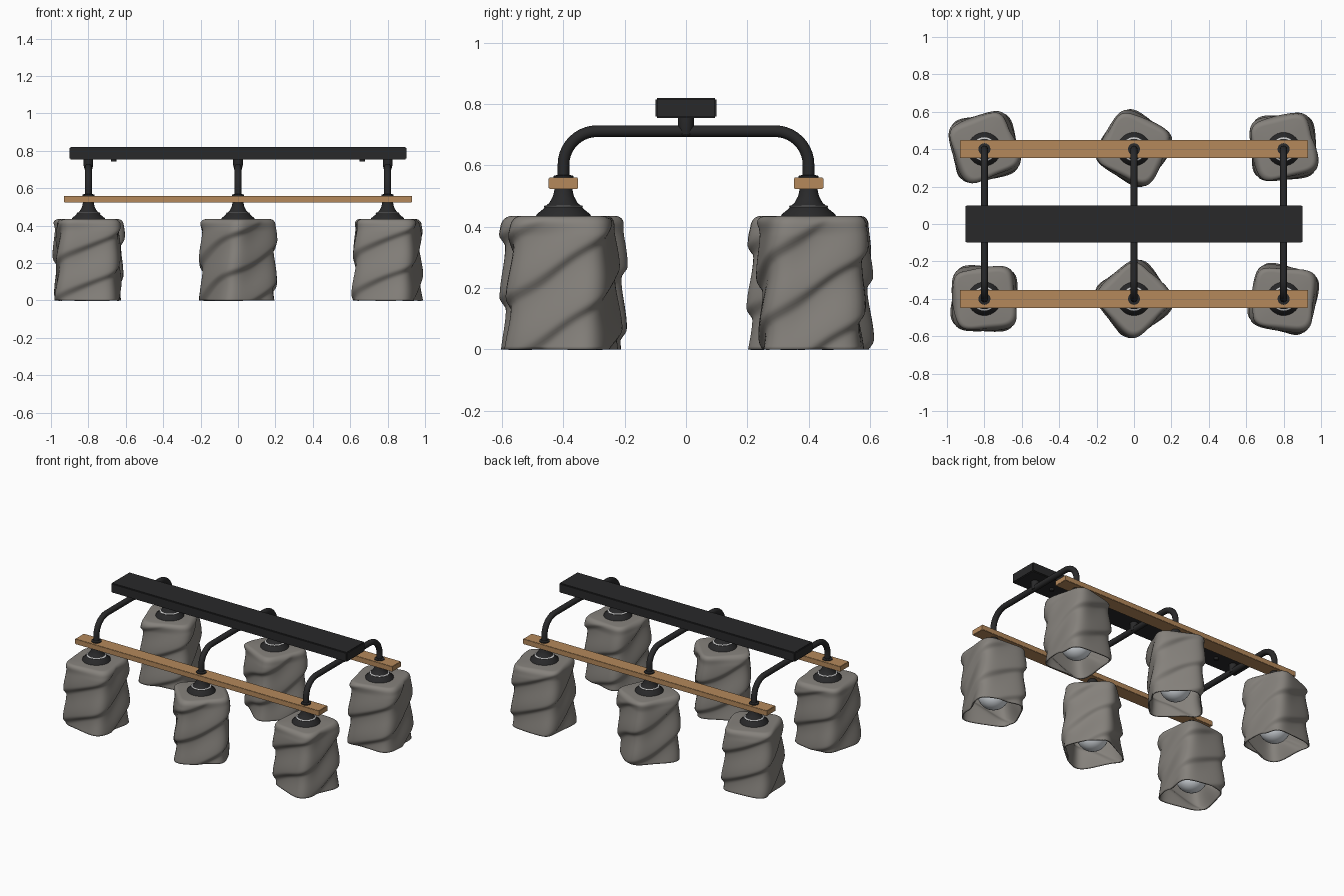
import bpy, bmesh, math
from mathutils import Vector

cube = bpy.data.objects.get("Cube")
if cube:
    bpy.data.objects.remove(cube)


def material(name, rgb, rough=0.6):
    m = bpy.data.materials.new(name)
    m.use_nodes = True
    m.diffuse_color = (*rgb, 1)
    node = m.node_tree.nodes["Principled BSDF"]
    node.inputs["Base Color"].default_value = (*rgb, 1)
    node.inputs["Roughness"].default_value = rough
    return m


BLACK = material("black metal", (0.022, 0.022, 0.023))
WOOD = material("oak wood", (0.46, 0.25, 0.105))
STONE = material("grey stone", (0.235, 0.22, 0.2))
GLASS = material("bulb white", (0.72, 0.76, 0.8))
SILVER = material("silver ring", (0.55, 0.55, 0.55))


def finish(name, bm, mat, loc=(0, 0, 0), smooth=True):
    bmesh.ops.recalc_face_normals(bm, faces=bm.faces)
    me = bpy.data.meshes.new(name)
    bm.to_mesh(me)
    bm.free()
    me.materials.append(mat)
    if smooth:
        me.shade_smooth()
        me.set_sharp_from_angle(angle=math.radians(40))
    ob = bpy.data.objects.new(name, me)
    ob.location = loc
    bpy.context.collection.objects.link(ob)
    return ob


def skin(rings, cap_start=True, cap_end=True):
    """Join rings of points into a tube."""
    bm = bmesh.new()
    loops = [[bm.verts.new(p) for p in ring] for ring in rings]
    n = len(loops[0])
    for a, b in zip(loops, loops[1:]):
        for i in range(n):
            j = (i + 1) % n
            bm.faces.new((a[i], a[j], b[j], b[i]))
    if cap_start:
        bm.faces.new(loops[0])
    if cap_end:
        bm.faces.new(loops[-1])
    return bm


def lathe(name, profile, mat, loc, n=32):
    rings = [[(r * math.cos(math.tau * i / n), r * math.sin(math.tau * i / n), z)
              for i in range(n)] for r, z in profile]
    return finish(name, skin(rings), mat, loc)


def box(name, size, loc, mat, bevel):
    bm = bmesh.new()
    bmesh.ops.create_cube(bm, size=1)
    bmesh.ops.scale(bm, vec=size, verts=bm.verts)
    bmesh.ops.bevel(bm, geom=bm.edges[:], offset=bevel, segments=2, affect='EDGES')
    return finish(name, bm, mat, loc)


def arm(name, x):
    """Bent pipe from one beam over to the other."""
    bend, top, reach = 0.11, 0.712, 0.4
    half = [(-reach, 0.53)]
    for k in range(11):
        a = math.pi - k * math.pi / 20
        half.append((-reach + bend + bend * math.cos(a), top - bend + bend * math.sin(a)))
    path = [Vector((0, y, z)) for y, z in half + [(-y, z) for y, z in reversed(half)]]
    rings = []
    for i, p in enumerate(path):
        t = (path[min(i + 1, len(path) - 1)] - path[max(i - 1, 0)]).normalized()
        side = Vector((1, 0, 0))
        up = t.cross(side)
        rings.append([p + 0.019 * (side * math.cos(a) + up * math.sin(a))
                      for a in (math.tau * s / 20 for s in range(20))])
    return finish(name, skin(rings), BLACK, (x, 0, 0))


def shade(name, loc, turn, shift):
    """Twisted soft square shade with spiral folds, open at the bottom."""
    height, half, fillet, n, levels = 0.435, 0.163, 0.03, 72, 42
    steps = [((height - fillet) * k / levels, 0) for k in range(levels + 1)]
    for k in range(1, 7):
        a = k * math.pi / 12
        steps.append((height - fillet + fillet * math.sin(a), fillet * (1 - math.cos(a))))
    rings = []
    for z, inset in steps:
        fade = min(1, (height - z) / 0.06)
        twist = math.radians(turn + 14 * (z / height - 1))
        ring = []
        for i in range(n):
            t = math.tau * i / n
            r = half / (abs(math.cos(t)) ** 5 + abs(math.sin(t)) ** 5) ** 0.2
            a = t + twist
            f = (3 * a / math.tau - z / 0.2 + shift + 0.08 * math.sin(2 * a)) % 1
            fold = f / 0.82 if f < 0.82 else (1 - f) / 0.18
            fold = fold * fold * (3 - 2 * fold)
            r += (0.02 * fold - 0.01) * fade - inset
            ring.append((r * math.cos(a), r * math.sin(a), z))
        rings.append(ring)
    # flat top closing in under the socket
    rings.append([(x * 0.3, y * 0.3, z) for x, y, z in rings[-1]])
    ob = finish(name, skin(rings, cap_start=False), STONE, loc)
    wall = ob.modifiers.new("wall", 'SOLIDIFY')
    wall.thickness = 0.008
    wall.offset = -1


# Ceiling mount with its screws
box("ceiling_mount", (1.8, 0.2, 0.065), (0, 0, 0.7875), BLACK, 0.005)
for x in (-0.665, 0.665):
    lathe("mount_screw", [(0.015, 0.742), (0.015, 0.76)], BLACK, (x, 0, 0), 16)

# Arms and the stubs that hold them
for label, x in (("right", -0.8), ("middle", 0), ("left", 0.8)):
    arm(label + "_arm", x)
    lathe(label + "_arm_stub", [(0.02, 0.7), (0.026, 0.725), (0.026, 0.76)], BLACK, (x, 0, 0))

# Wooden beams
for label, y in (("front", -0.4), ("back", 0.4)):
    box(label + "_beam", (1.86, 0.096, 0.036), (0, y, 0.542), WOOD, 0.002)

# Six lamps: position, turn and fold offset
socket = [(0.09, 0.433), (0.088, 0.44), (0.066, 0.458), (0.058, 0.468),
          (0.046, 0.478), (0.034, 0.5), (0.028, 0.527)]
collar = [(0.032, 0.555), (0.032, 0.566), (0.022, 0.569)]
ring_profile = [(0.062, 0.464), (0.064, 0.467), (0.06, 0.47)]
bulb = [(0.002, 0.03)]
bulb += [(0.1 * math.sin(a), 0.13 - 0.1 * math.cos(a))
         for a in (math.pi * k / 16 for k in range(1, 13))]
bulb += [(0.045, 0.24), (0.035, 0.28), (0.035, 0.43)]
lamps = [("front_right", -0.8, -0.4, 6, 0.1), ("front_middle", 0, -0.4, 45, 0.45),
         ("front_left", 0.8, -0.4, -5, 0.3), ("back_right", -0.8, 0.41, 22, 0.7),
         ("back_middle", 0, 0.405, -25, 0.2), ("back_left", 0.8, 0.41, 14, 0.85)]
for label, x, y, turn, shift in lamps:
    loc = (x, math.copysign(0.4, y), 0)
    shade(label + "_shade", (x, y, 0), turn, shift)
    lathe(label + "_socket", socket, BLACK, loc)
    lathe(label + "_socket_ring", ring_profile, SILVER, loc)
    lathe(label + "_collar", collar, BLACK, loc)
    lathe(label + "_bulb", bulb, GLASS, loc)
